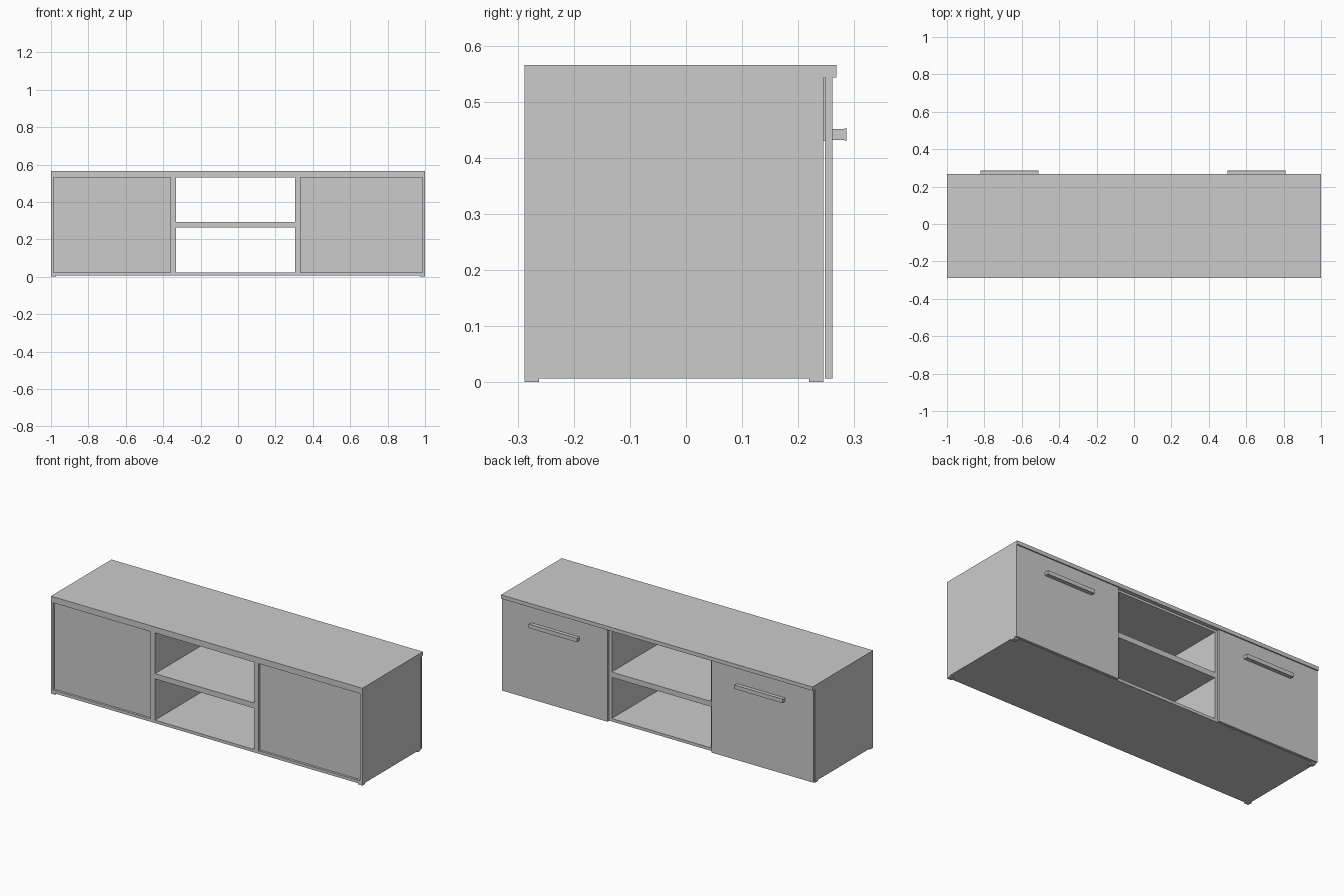
import bpy

if "Cube" in bpy.data.objects:
    bpy.data.objects.remove(bpy.data.objects["Cube"])

BACK, BODY = -0.288, 0.245          # depth limits of the carcass
Z0, Z1 = 0.007, 0.543               # underside and lip height


def extrude_x(name, profile, x0, x1):
    """Extrude a counter-clockwise (y, z) profile along x."""
    n = len(profile)
    verts = [(x, y, z) for x in (x0, x1) for y, z in profile]
    faces = [tuple(reversed(range(n))), tuple(range(n, 2 * n))]
    faces += [(i, (i + 1) % n, n + (i + 1) % n, n + i) for i in range(n)]
    mesh = bpy.data.meshes.new(name)
    mesh.from_pydata(verts, [], faces)
    mesh.update()
    obj = bpy.data.objects.new(name, mesh)
    bpy.context.collection.objects.link(obj)
    return obj


def box(name, x, y, z):
    return extrude_x(name, [(y[0], z[0]), (y[1], z[0]), (y[1], z[1]), (y[0], z[1])], *x)


# Top board with a lip hanging over the doors
extrude_x("top_board", [(BACK, 0.530), (BODY, 0.530), (BODY, Z1), (0.268, Z1),
                        (0.268, 0.565), (BACK, 0.565)], -1, 1)

# Bottom board, end walls, dividers and middle shelf
box("bottom_board", (-1, 1), (BACK, BODY), (Z0, 0.024))
box("left_wall", (-1, -0.986), (BACK, BODY), (0.024, 0.530))
box("right_wall", (0.986, 1), (BACK, BODY), (0.024, 0.530))
box("left_divider", (-0.36, -0.331), (BACK, BODY), (0.024, 0.530))
box("right_divider", (0.305, 0.334), (BACK, BODY), (0.024, 0.530))
box("middle_shelf", (-0.331, 0.305), (BACK, BODY), (0.263, 0.294))

# Recessed panels, doors and pull bars for the two cupboards
pull = [(0.261, 0.432), (0.281, 0.432), (0.284, 0.430), (0.286, 0.430),
        (0.286, 0.453), (0.284, 0.453), (0.281, 0.451), (0.261, 0.451)]
cupboards = {"left": ((-0.986, -0.36), (-1, -0.345), (-0.82, -0.51)),
             "right": ((0.334, 0.986), (0.321, 1), (0.50, 0.81))}
for side, (panel_x, door_x, pull_x) in cupboards.items():
    box(side + "_recessed_panel", panel_x, (-0.275, -0.262), (0.024, 0.530))
    box(side + "_door", door_x, (0.248, 0.261), (Z0, Z1))
    box(side + "_door_spacer", pull_x, (BODY, 0.248), (0.43, Z1))
    extrude_x(side + "_handle", pull, *pull_x)

# Four low feet
for sx, x in (("left", (-1, -0.972)), ("right", (0.972, 1))):
    for sy, y in (("panel_side", (BACK, -0.262)), ("door_side", (0.219, BODY))):
        box(f"{sx}_{sy}_foot", x, y, (0, Z0))
